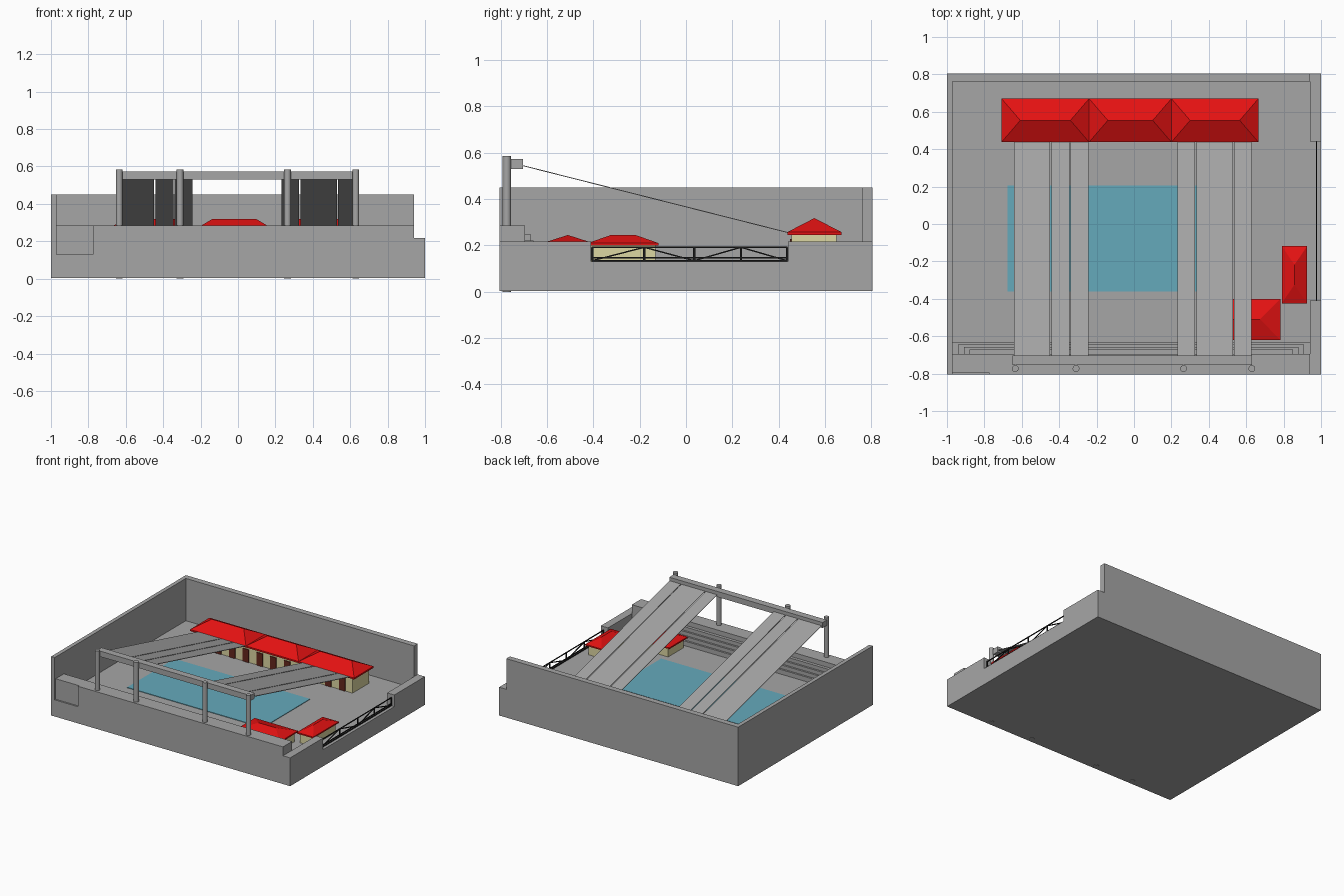
import bpy, bmesh
from mathutils import Vector

cube = bpy.data.objects.get("Cube")
if cube:
    bpy.data.objects.remove(cube, do_unlink=True)


def material(name, rgb):
    m = bpy.data.materials.new(name)
    m.use_nodes = True
    colour = (*rgb, 1)
    m.diffuse_color = colour
    m.node_tree.nodes["Principled BSDF"].inputs["Base Color"].default_value = colour
    return m


GREY = material("concrete grey", (0.38, 0.38, 0.38))
RED = material("roof red", (0.78, 0.006, 0.006))
BLUE = material("pool blue", (0.13, 0.40, 0.50))
CREAM = material("wall cream", (0.72, 0.68, 0.36))
BROWN = material("door brown", (0.13, 0.02, 0.012))
BLACK = material("rail black", (0.01, 0.01, 0.01))


def finish(name, bm, mat):
    bmesh.ops.recalc_face_normals(bm, faces=bm.faces)
    mesh = bpy.data.meshes.new(name)
    bm.to_mesh(mesh)
    bm.free()
    mesh.materials.append(mat)
    ob = bpy.data.objects.new(name, mesh)
    bpy.context.collection.objects.link(ob)
    return ob


def add_box(bm, x, y, z):
    verts = [bm.verts.new((a, b, c)) for a in x for b in y for c in z]
    bmesh.ops.convex_hull(bm, input=verts)


def box(name, x, y, z, mat):
    bm = bmesh.new()
    add_box(bm, x, y, z)
    bmesh.ops.dissolve_limit(bm, angle_limit=0.01, verts=bm.verts, edges=bm.edges)
    return finish(name, bm, mat)


def prism(name, outline, x, mat):
    """Extrude a (y, z) outline along x."""
    bm = bmesh.new()
    face = bm.faces.new([bm.verts.new((x[0], y, z)) for y, z in outline])
    out = bmesh.ops.extrude_face_region(bm, geom=[face])
    moved = [v for v in out["geom"] if isinstance(v, bmesh.types.BMVert)]
    bmesh.ops.translate(bm, vec=(x[1] - x[0], 0, 0), verts=moved)
    return finish(name, bm, mat)


def hip_roof(name, x, y, z, inset, along="x"):
    """Eave slab below a hipped top whose ridge is inset at both ends."""
    eave, rise, top = z
    bm = bmesh.new()
    xm, ym = sum(x) / 2, sum(y) / 2
    low = [bm.verts.new((a, b, c)) for a in x for b in y for c in (eave, rise)]
    if along == "x":
        ridge = [(x[0] + inset, ym, top), (x[1] - inset, ym, top)]
    else:
        ridge = [(xm, y[0] + inset, top), (xm, y[1] - inset, top)]
    bmesh.ops.convex_hull(bm, input=low + [bm.verts.new(p) for p in ridge])
    return finish(name, bm, RED)


# Ground block and surrounding walls
FLOOR = 0.13
box("ground_block", (-1, 1), (-0.79, 0.805), (0.004, FLOOR), GREY)
box("ground_front", (-1, 1), (-0.805, -0.79), (0.004, FLOOR), GREY)
box("back_wall", (-0.97, 0.94), (0.762, 0.805), (FLOOR, 0.45), GREY)
box("right_wall", (-1, -0.97), (-0.805, 0.805), (FLOOR, 0.45), GREY)
box("left_wall_rear", (0.94, 1), (0.44, 0.805), (FLOOR, 0.218), GREY)
box("left_wall_front", (0.94, 1), (-0.805, -0.41), (FLOOR, 0.218), GREY)
box("front_wall", (-0.97, 0.94), (-0.793, -0.695), (FLOOR, 0.285), GREY)
box("front_wall_face", (-0.775, 0.94), (-0.805, -0.793), (FLOOR, 0.285), GREY)

# Nested steps against the front wall
for i in range(4):
    box(f"step_{i + 1}", (-0.97 + 0.03 * i, 0.94 - 0.03 * i),
        (-0.695, -0.63 - 0.014 * i), (FLOOR, 0.165 + 0.028 * i), GREY)

# Pool surface
box("pool", (-0.675, 0.46), (-0.36, 0.205), (FLOOR, FLOOR + 0.004), BLUE)

# Round columns and the beam behind them
for i, x in enumerate((-0.635, -0.31, 0.265, 0.63)):
    bpy.ops.mesh.primitive_cylinder_add(vertices=24, radius=0.018, depth=0.585,
                                        location=(x, -0.773, 0.2925))
    col = bpy.context.object
    col.name = f"column_{i + 1}"
    col.data.materials.append(GREY)
    bpy.ops.object.shade_smooth_by_angle()
box("column_beam", (-0.65, 0.632), (-0.755, -0.703), (0.53, 0.572), GREY)

# Sloping canopies made of parallel panels
SLOPE = [(-0.703, 0.546), (0.45, 0.255), (0.45, 0.251), (-0.703, 0.542)]
for side, edges in (("right", (-0.645, -0.445, -0.343, -0.24)),
                    ("left", (0.23, 0.33, 0.532, 0.632))):
    for i in range(3):
        prism(f"{side}_canopy_panel_{i + 1}", SLOPE,
              (edges[i] + 0.003, edges[i + 1] - 0.003), GREY)

# Long rear building with three joined hip roofs
box("rear_building", (-0.68, 0.64), (0.455, 0.65), (FLOOR, 0.25), CREAM)
splits = (-0.708, -0.24, 0.2, 0.665)
for i in range(3):
    hip_roof(f"rear_roof_{i + 1}", splits[i:i + 2], (0.438, 0.67),
             (0.246, 0.258, 0.318), 0.1)
for i in range(11):
    x = -0.62 + i * 0.115
    box(f"rear_door_{i + 1}", (x, x + 0.05), (0.449, 0.456), (FLOOR, 0.228), BROWN)

# Two small buildings by the open side
box("gate_house", (0.805, 0.91), (-0.41, -0.132), (FLOOR, 0.207), CREAM)
hip_roof("gate_house_roof", (0.79, 0.926), (-0.424, -0.118),
         (0.2, 0.21, 0.245), 0.1, "y")
box("corner_house", (0.44, 0.765), (-0.6, -0.415), (FLOOR, 0.207), CREAM)
hip_roof("corner_house_roof", (0.42, 0.782), (-0.62, -0.4),
         (0.2, 0.21, 0.245), 0.108)

# Trussed railing across the open side
bm = bmesh.new()
posts = (-0.405, -0.18, 0.035, 0.237, 0.436)
low, high, fx = 0.134, 0.192, (0.973, 0.979)
for z in (low, 0.147, high):
    add_box(bm, fx, (-0.408, 0.439), (z - 0.003, z + 0.003))
for y in posts:
    add_box(bm, fx, (y - 0.005, y + 0.005), (low, high))
for i in range(4):
    a, b = Vector((posts[i], low)), Vector((posts[i + 1], high))
    if i % 2:
        a.y, b.y = b.y, a.y
    corners = [(p.x, p.y + d) for p in (a, b) for d in (-0.003, 0.003)]
    bmesh.ops.convex_hull(bm, input=[bm.verts.new((x, y, z))
                                     for x in fx for y, z in corners])
finish("railing", bm, BLACK)
